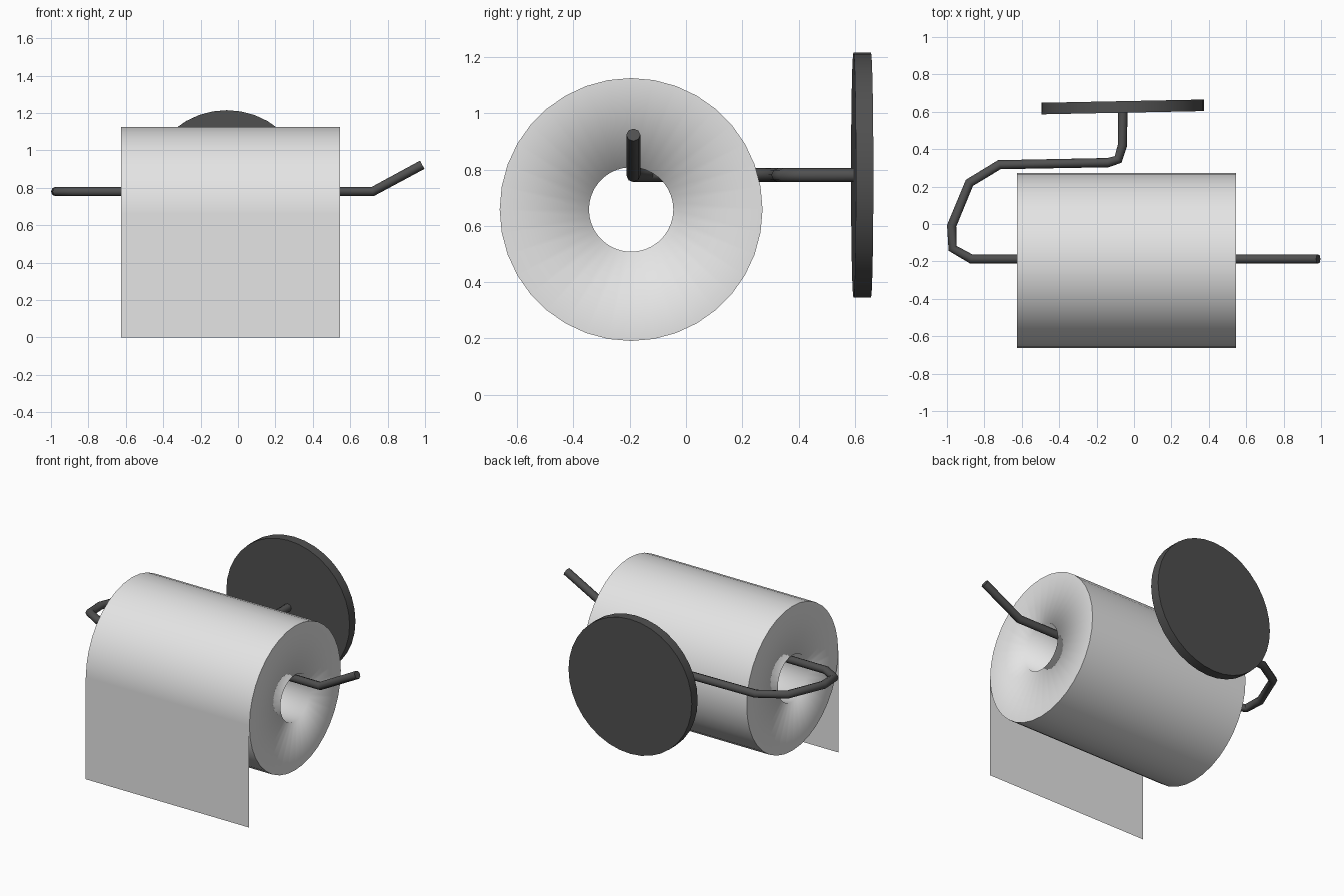
import bpy, bmesh, math
from mathutils import Matrix, Vector

if "Cube" in bpy.data.objects:
    bpy.data.objects.remove(bpy.data.objects["Cube"])


def material(name, v):
    m = bpy.data.materials.new(name)
    m.diffuse_color = (v, v, v, 1)
    m.use_nodes = True
    m.node_tree.nodes["Principled BSDF"].inputs["Base Color"].default_value = m.diffuse_color
    return m


PAPER = material("white paper", 0.78)
METAL = material("dark metal", 0.08)


def add(name, bm, mat):
    me = bpy.data.meshes.new(name)
    bm.to_mesh(me)
    bm.free()
    me.materials.append(mat)
    ob = bpy.data.objects.new(name, me)
    bpy.context.collection.objects.link(ob)
    return ob


X0, X1 = -0.625, 0.545          # ends of the roll
CY, CZ = -0.195, 0.658          # roll axis
R_OUT, R_IN = 0.467, 0.15
N = 36

# Paper roll: ring profile swept around the x axis, soft inner rims, crisp outer rims
bm = bmesh.new()
profile = [(X0, R_OUT), (X1, R_OUT), (X1, R_IN), (X0, R_IN)]
rings = []
for i in range(N):
    a = 2 * math.pi * i / N
    rings.append([bm.verts.new((x, CY + r * math.cos(a), CZ + r * math.sin(a)))
                  for x, r in profile])
for i in range(N):
    p, q = rings[i], rings[(i + 1) % N]
    for j in range(4):
        k = (j + 1) % 4
        bm.faces.new((p[j], p[k], q[k], q[j])).smooth = True
    for j in (0, 1):
        bm.edges.get((p[j], q[j])).smooth = False
bmesh.ops.recalc_face_normals(bm, faces=bm.faces)
add("paper_roll", bm, PAPER)

# Loose sheet hanging from the front of the roll
bm = bmesh.new()
y = CY - R_OUT - 0.002
bm.faces.new([bm.verts.new(c) for c in
              ((X0, y, 0), (X1, y, 0), (X1, y, CZ), (X0, y, CZ))])
add("hanging_sheet", bm, PAPER)

# Bent holder rod, from the raised tip through the roll and round to the wall
ZR = 0.78
path = [(0.985, -0.187, 0.923), (0.72, -0.187, ZR), (-0.87, -0.187, ZR),
        (-0.97, -0.13, ZR), (-0.975, -0.01, ZR), (-0.88, 0.22, ZR),
        (-0.72, 0.317, ZR), (-0.14, 0.328, ZR), (-0.085, 0.345, ZR),
        (-0.062, 0.42, ZR), (-0.06, 0.61, ZR)]
cu = bpy.data.curves.new("holder_rod", 'CURVE')
cu.dimensions = '3D'
cu.bevel_depth = 0.025
cu.bevel_resolution = 2
cu.use_fill_caps = True
sp = cu.splines.new('POLY')
sp.points.add(len(path) - 1)
for pt, c in zip(sp.points, path):
    pt.co = (*c, 1)
cu.materials.append(METAL)
rod = bpy.data.objects.new("holder_rod", cu)
bpy.context.collection.objects.link(rod)
bpy.context.view_layer.objects.active = rod
rod.select_set(True)
bpy.ops.object.convert(target='MESH')
rod = bpy.context.view_layer.objects.active
bpy.ops.object.shade_smooth_by_angle(angle=math.radians(50))
rod.select_set(False)

# Wall plate: round disc turned very slightly about z
bm = bmesh.new()
bmesh.ops.create_cone(bm, cap_ends=True, segments=36, radius1=0.435,
                      radius2=0.435, depth=0.062)
bm.transform(Matrix.Translation(Vector((-0.06, 0.626, ZR)))
             @ Matrix.Rotation(math.radians(1.15), 4, 'Z')
             @ Matrix.Rotation(math.radians(90), 4, 'X'))
plate = add("wall_plate", bm, METAL)
bpy.context.view_layer.objects.active = plate
plate.select_set(True)
bpy.ops.object.shade_smooth_by_angle(angle=math.radians(40))
